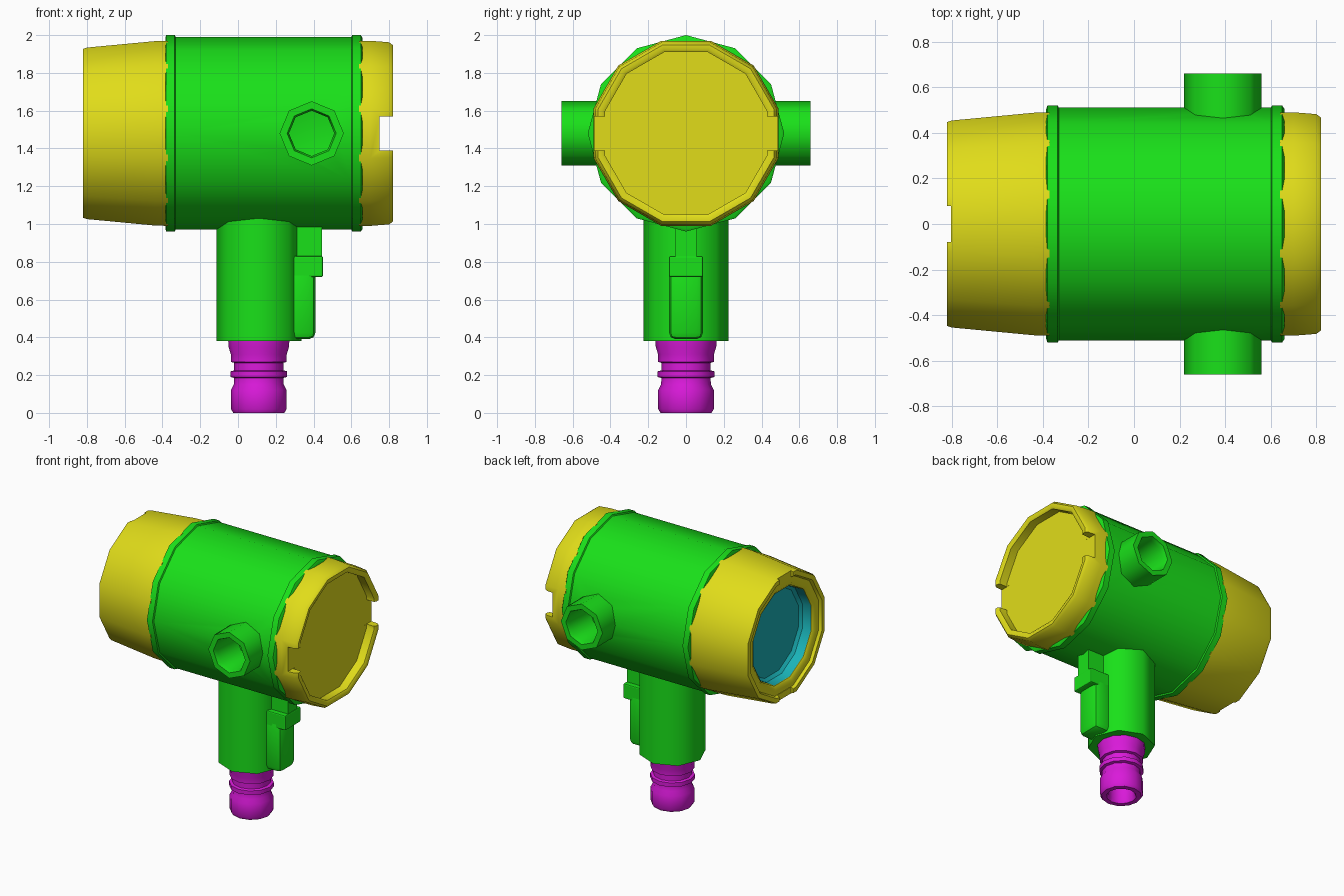
import bpy, bmesh, math
from mathutils import Vector

if "Cube" in bpy.data.objects:
    bpy.data.objects.remove(bpy.data.objects["Cube"])

AXIS_Z = 1.48          # height of the housing axis
NECK_X = 0.11          # x of the neck and connector axis


def material(name, rgb):
    m = bpy.data.materials.new(name)
    m.diffuse_color = (*rgb, 1)
    m.use_nodes = True
    m.node_tree.nodes["Principled BSDF"].inputs["Base Color"].default_value = m.diffuse_color
    return m


GREEN = material("green", (0.01, 0.75, 0.01))
YELLOW = material("yellow", (0.75, 0.72, 0.01))
PURPLE = material("purple", (0.7, 0.01, 0.7))
TEAL = material("teal", (0.01, 0.45, 0.48))


def finish(bm, name, mat):
    bmesh.ops.recalc_face_normals(bm, faces=bm.faces)
    me = bpy.data.meshes.new(name)
    bm.to_mesh(me)
    bm.free()
    ob = bpy.data.objects.new(name, me)
    bpy.context.collection.objects.link(ob)
    if mat:
        me.materials.append(mat)
    return ob


def lathe(name, profile, axis, centre, sides, mat, flat=False):
    """Revolve (distance, radius) points; flat=True turns a flat side up and sizes by it."""
    bm = bmesh.new()
    phase = math.pi / sides if flat else 0
    grow = 1 / math.cos(math.pi / sides) if flat else 1
    rings = []
    for t, r in profile:
        ring = []
        for i in range(1 if r == 0 else sides):
            a = phase + 2 * math.pi * i / sides
            u, v = r * grow * math.cos(a), r * grow * math.sin(a)
            p = {"X": (t, u, v), "Y": (u, t, v), "Z": (u, v, t)}[axis]
            ring.append(bm.verts.new(Vector(p) + Vector(centre)))
        rings.append(ring)
    for a, b in zip(rings, rings[1:]):
        for i in range(sides):
            j = (i + 1) % sides
            quad = [a[i % len(a)], a[j % len(a)], b[j % len(b)], b[i % len(b)]]
            bm.faces.new(list(dict.fromkeys(quad)))
    return finish(bm, name, mat)


def box(name, lo, hi, mat=None, bevel=0):
    bm = bmesh.new()
    bmesh.ops.create_cube(bm, size=1)
    for v in bm.verts:
        v.co = [(l + h) / 2 + c * (h - l) for l, h, c in zip(lo, hi, v.co)]
    if bevel:
        bmesh.ops.bevel(bm, geom=bm.edges[:], offset=bevel, segments=2, profile=0.5, affect="EDGES")
    return finish(bm, name, mat)


def cut(ob, cutter):
    mod = ob.modifiers.new("cut", "BOOLEAN")
    mod.operation, mod.solver, mod.object = "DIFFERENCE", "EXACT", cutter
    bpy.context.view_layer.objects.active = ob
    bpy.ops.object.modifier_apply(modifier=mod.name)
    bpy.data.objects.remove(cutter)


def smooth(ob, angle):
    bpy.ops.object.select_all(action="DESELECT")
    ob.select_set(True)
    bpy.context.view_layer.objects.active = ob
    bpy.ops.object.shade_smooth_by_angle(angle=math.radians(angle))


HUB = (0, 0, AXIS_Z)

# Main housing with a raised band at each end
body = lathe("housing", [
    (-0.385, 0), (-0.385, 0.505), (-0.38, 0.52), (-0.335, 0.52), (-0.33, 0.51),
    (0.60, 0.51), (0.605, 0.52), (0.65, 0.52), (0.66, 0.505), (0.66, 0)],
    "X", HUB, 12, GREEN)

# Side ports with open bores, one on each side
for side, s in (("front", -1), ("back", 1)):
    at = (0.39, 0, AXIS_Z)
    cut(body, lathe("bore_cutter", [(s * 0.37, 0), (s * 0.37, 0.135), (s * 0.7, 0.135), (s * 0.7, 0)],
                    "Y", at, 8, None))
    port = lathe(side + "_port", [
        (s * 0.40, 0.17), (s * 0.66, 0.17), (s * 0.66, 0.13), (s * 0.63, 0.12),
        (s * 0.40, 0.12), (s * 0.38, 0)], "Y", at, 8, GREEN)
    smooth(port, 50)
smooth(body, 40)

# Solid end cap: recessed face, rim slotted on both sides
cap = lathe("solid_cap", [
    (0.64, 0), (0.64, 0.49), (0.70, 0.49), (0.80, 0.482), (0.82, 0.467), (0.82, 0.445),
    (0.81, 0.43), (0.75, 0.43), (0.75, 0)], "X", HUB, 12, YELLOW, flat=True)
for s in (-1, 1):
    y = sorted((s * 0.40, s * 0.6))
    cut(cap, box("slot_cutter", (0.749, y[0], AXIS_Z - 0.09), (0.9, y[1], AXIS_Z + 0.09)))
smooth(cap, 40)

# Window end cap: tapered, with shallow notches at top and bottom
cap = lathe("window_cap", [
    (-0.37, 0), (-0.37, 0.49), (-0.44, 0.488), (-0.80, 0.454), (-0.82, 0.447), (-0.82, 0.415),
    (-0.80, 0.405), (-0.80, 0.36), (-0.785, 0.34), (-0.68, 0.335), (-0.68, 0)],
    "X", HUB, 12, YELLOW, flat=True)
for s in (-1, 1):
    z = sorted((AXIS_Z + s * 0.38, AXIS_Z + s * 0.6))
    cut(cap, box("notch_cutter", (-0.9, -0.08, z[0]), (-0.802, 0.08, z[1])))
smooth(cap, 40)

# Recessed window glass
smooth(lathe("window_glass", [(-0.785, 0.336), (-0.72, 0.331), (-0.70, 0.31), (-0.70, 0)],
             "X", HUB, 12, TEAL, flat=True), 40)

# Neck under the housing
smooth(lathe("neck", [(0.38, 0), (0.38, 0.225), (1.10, 0.225), (1.10, 0)],
             "Z", (NECK_X, 0, 0), 8, GREEN), 50)

# Clamp block on the neck: stem, shoulder and rounded lower tongue
box("clamp_stem", (0.22, -0.055, 0.82), (0.445, 0.055, 1.02), GREEN)
box("clamp_shoulder", (0.25, -0.09, 0.72), (0.45, 0.09, 0.83), GREEN, 0.008)
smooth(box("clamp_tongue", (0.25, -0.09, 0.39), (0.41, 0.09, 0.78), GREEN, 0.035), 40)

# Hollow connector at the bottom
smooth(lathe("connector", [
    (0.40, 0), (0.40, 0.163), (0.35, 0.16), (0.31, 0.148), (0.27, 0.148), (0.265, 0.13),
    (0.225, 0.13), (0.22, 0.15), (0.19, 0.15), (0.185, 0.13), (0.15, 0.132), (0.12, 0.147),
    (0.02, 0.147), (0, 0.135), (0, 0.10), (0.02, 0.09), (0.16, 0.09), (0.16, 0)],
    "Z", (NECK_X, 0, 0), 12, PURPLE), 40)
